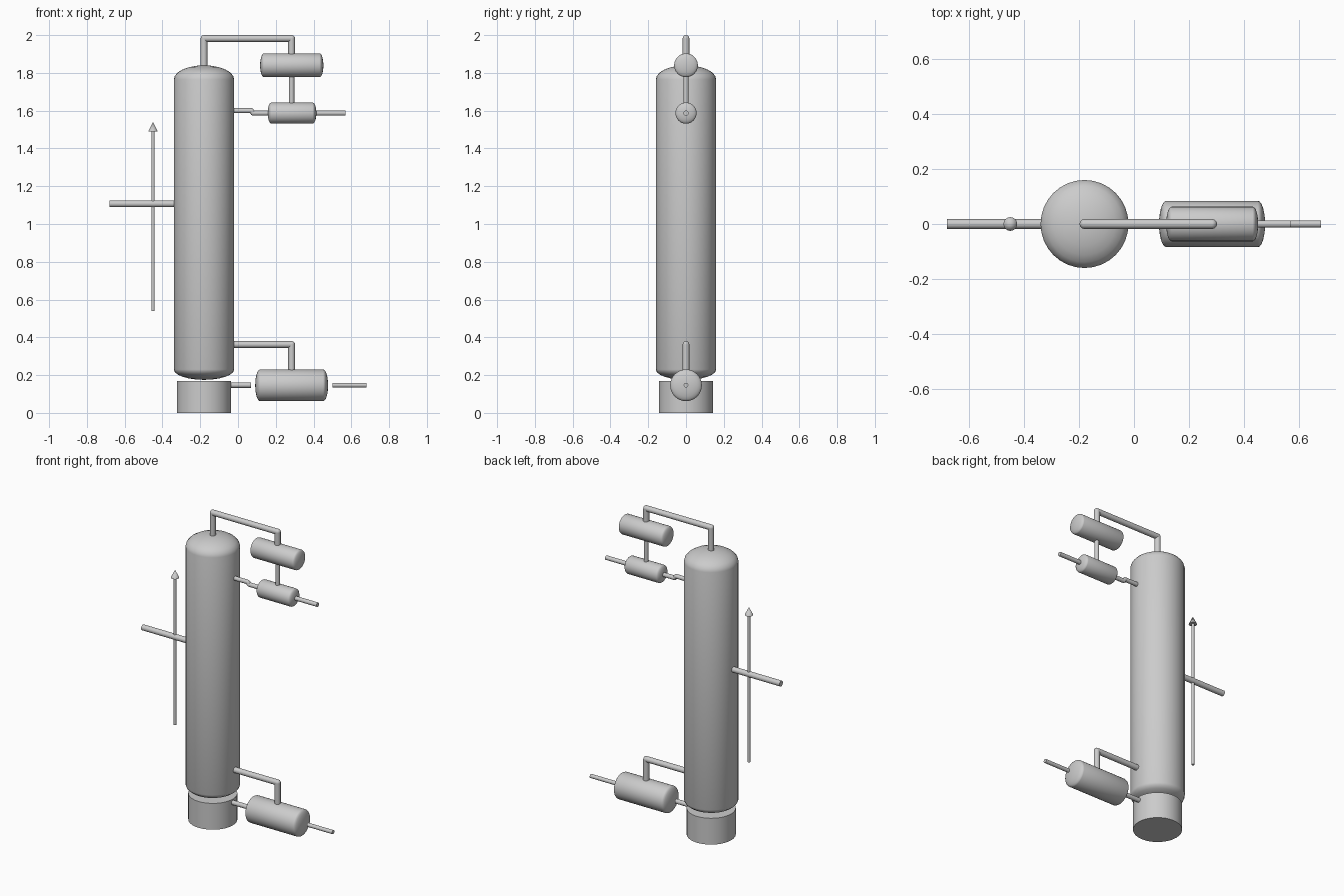
import bpy, bmesh, math
from mathutils import Vector

if "Cube" in bpy.data.objects:
    bpy.data.objects.remove(bpy.data.objects["Cube"])


def finish(name, bm):
    bmesh.ops.recalc_face_normals(bm, faces=bm.faces)
    me = bpy.data.meshes.new(name)
    bm.to_mesh(me)
    bm.free()
    ob = bpy.data.objects.new(name, me)
    bpy.context.collection.objects.link(ob)
    bpy.ops.object.select_all(action='DESELECT')
    ob.select_set(True)
    bpy.context.view_layer.objects.active = ob
    bpy.ops.object.shade_smooth_by_angle(angle=math.radians(35))
    return ob


def lathe(name, profile, origin, axis='Z', sides=32):
    """Revolve (radius, distance) points round the axis, closing the ends."""
    bm = bmesh.new()
    rings = []
    for r, d in profile:
        ring = []
        for i in range(sides if r > 1e-6 else 1):
            a = math.tau * i / sides
            u, v = r * math.cos(a), r * math.sin(a)
            p = (u, v, d) if axis == 'Z' else (d, u, v)
            ring.append(bm.verts.new(Vector(origin) + Vector(p)))
        rings.append(ring)
    for a, b in zip(rings, rings[1:]):
        for i in range(sides):
            j = (i + 1) % sides
            quad = [a[i % len(a)], a[j % len(a)], b[j % len(b)], b[i % len(b)]]
            bm.faces.new(list(dict.fromkeys(quad)))
    for ring in (rings[0], rings[-1]):
        if len(ring) > 1:
            bm.faces.new(ring)
    return finish(name, bm)


def vessel(name, radius, start, end, cap_a, cap_b, origin, axis):
    """Cylinder with elliptical heads."""
    n = 6
    arc = [(radius * math.sin(math.pi / 2 * i / n), math.cos(math.pi / 2 * i / n))
           for i in range(n + 1)]
    low = [(r, start + cap_a * (1 - h)) for r, h in arc]
    high = [(r, end - cap_b * (1 - h)) for r, h in reversed(arc)]
    return lathe(name, low + high, origin, axis)


def pipe(name, points, radius, sides=16):
    """Straight runs in the y = 0 plane with ball joints at the corners."""
    bm = bmesh.new()
    pts = [Vector((x, 0, z)) for x, z in points]
    for a, b in zip(pts, pts[1:]):
        d = b - a
        m = d.to_track_quat('Z', 'Y').to_matrix().to_4x4()
        m.translation = (a + b) / 2
        bmesh.ops.create_cone(bm, cap_ends=True, segments=sides, radius1=radius,
                              radius2=radius, depth=d.length, matrix=m)
    for p in pts[1:-1]:
        res = bmesh.ops.create_uvsphere(bm, u_segments=sides, v_segments=8, radius=radius)
        bmesh.ops.translate(bm, verts=res['verts'], vec=p)
    return finish(name, bm)


CX, EX = -0.18, 0.284   # column axis, exchanger axis

# Column and its skirt
vessel("column_shell", 0.16, 0.175, 1.84, 0.055, 0.075, (CX, 0, 0), 'Z')
lathe("column_skirt", [(0.144, 0), (0.144, 0.17)], (CX, 0, 0))

# Horizontal vessels
vessel("condenser", 0.063, 0.117, 0.452, 0.02, 0.02, (0, 0, 1.84), 'X')
vessel("reflux_drum", 0.056, 0.157, 0.415, 0.02, 0.02, (0, 0, 1.587), 'X')
vessel("reboiler", 0.084, 0.091, 0.477, 0.026, 0.026, (0, 0, 0.146), 'X')

# Piping
pipe("overhead_pipe", [(CX, 1.82), (CX, 1.982), (EX, 1.982), (EX, 1.88)], 0.018)
pipe("condensate_pipe", [(EX, 1.79), (EX, 1.63)], 0.014)
pipe("reflux_pipe", [(-0.03, 1.6), (0.07, 1.6), (0.08, 1.587), (0.17, 1.587)], 0.0135)
pipe("distillate_pipe", [(0.405, 1.587), (0.57, 1.587)], 0.0135)
pipe("feed_pipe", [(-0.68, 1.107), (-0.33, 1.107)], 0.018)
pipe("vapour_return_pipe", [(-0.03, 0.362), (EX, 0.362), (EX, 0.215)], 0.018)
pipe("bottoms_pipe", [(-0.045, 0.147), (0.07, 0.147)], 0.0145)
pipe("bottoms_outlet_pipe", [(0.5, 0.147), (0.68, 0.147)], 0.0125)

# Flow arrow beside the column
pipe("arrow_shaft", [(-0.45, 0.54), (-0.45, 1.5)], 0.009)
lathe("arrow_head", [(0.025, 1.49), (0, 1.54)], (-0.45, 0, 0), sides=16)
